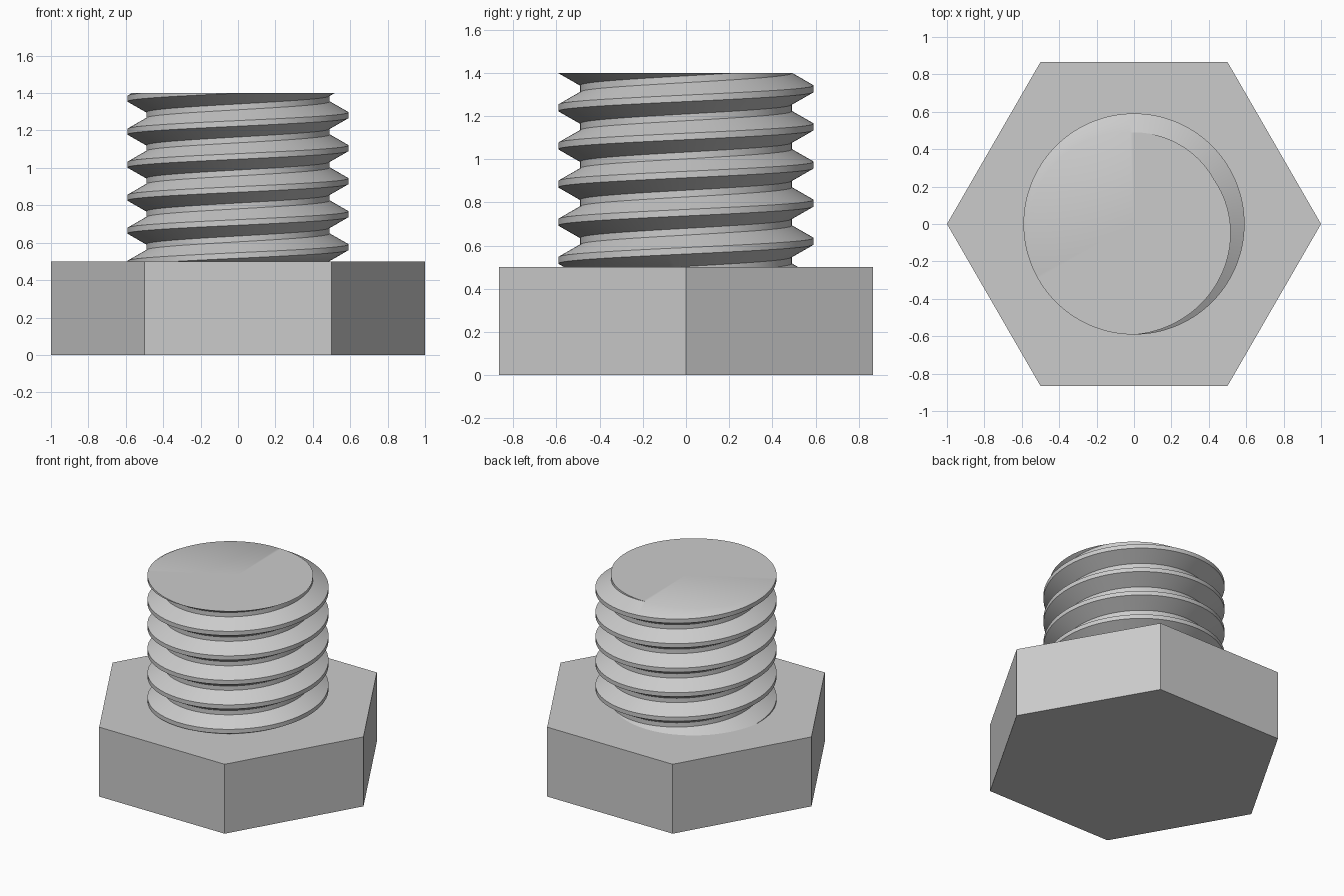
import bpy, bmesh, math

if "Cube" in bpy.data.objects:
    bpy.data.objects.remove(bpy.data.objects["Cube"])

steel = bpy.data.materials.new("steel_grey")
steel.diffuse_color = (0.6, 0.6, 0.6, 1)
steel.use_nodes = True
steel.node_tree.nodes["Principled BSDF"].inputs["Base Color"].default_value = steel.diffuse_color


def make_object(name, bm):
    bmesh.ops.recalc_face_normals(bm, faces=bm.faces[:])
    mesh = bpy.data.meshes.new(name)
    bm.to_mesh(mesh)
    bm.free()
    mesh.materials.append(steel)
    obj = bpy.data.objects.new(name, mesh)
    bpy.context.collection.objects.link(obj)
    return obj


# Hexagonal head, corners on the x axis
HEAD_TOP, TOP = 0.5, 1.4
bm = bmesh.new()
corners = [bm.verts.new((math.cos(a), math.sin(a), 0))
           for a in (math.radians(60 * i) for i in range(6))]
base = bm.faces.new(corners)
up = bmesh.ops.extrude_face_region(bm, geom=[base], use_keep_orig=True)["geom"]
bmesh.ops.translate(bm, vec=(0, 0, HEAD_TOP),
                    verts=[v for v in up if isinstance(v, bmesh.types.BMVert)])
make_object("hex_head", bm)

# Threaded shank: right-handed helix with flat crests and roots
PITCH, STEPS, TURNS = 0.1765, 128, 9
CREST_R, ROOT_R = 0.591, 0.49
CREST_HALF, FLANK = 0.015, 0.0577
START = 1.282 - 6 * PITCH          # crest height on the +x side
profile = [(CREST_R, -CREST_HALF), (CREST_R, CREST_HALF),
           (ROOT_R, CREST_HALF + FLANK), (ROOT_R, PITCH - CREST_HALF - FLANK)]

bm = bmesh.new()
columns = []
for i in range(STEPS):
    a = 2 * math.pi * i / STEPS
    columns.append([bm.verts.new((r * math.cos(a), r * math.sin(a),
                                  START + PITCH * (t + i / STEPS) + z))
                    for t in range(TURNS) for r, z in profile])
for i in range(STEPS):
    left = columns[i]
    right = columns[i + 1] if i + 1 < STEPS else columns[0][4:]
    for j in range(min(len(left), len(right)) - 1):
        bm.faces.new((left[j], right[j], right[j + 1], left[j + 1]))

# Trim the thread level at the head and at the tip
for height, direction in ((HEAD_TOP, -1), (TOP, 1)):
    cut = bmesh.ops.bisect_plane(
        bm, geom=bm.verts[:] + bm.edges[:] + bm.faces[:], dist=1e-6,
        plane_co=(0, 0, height), plane_no=(0, 0, direction), clear_outer=True)
    # Flat end face
    rim = [e for e in cut["geom_cut"] if isinstance(e, bmesh.types.BMEdge)]
    centre = bm.verts.new((0, 0, height))
    for e in rim:
        bm.faces.new((e.verts[0], e.verts[1], centre))

shank = make_object("threaded_shank", bm)
bpy.context.view_layer.objects.active = shank
shank.select_set(True)
bpy.ops.object.shade_smooth_by_angle(angle=math.radians(30))
